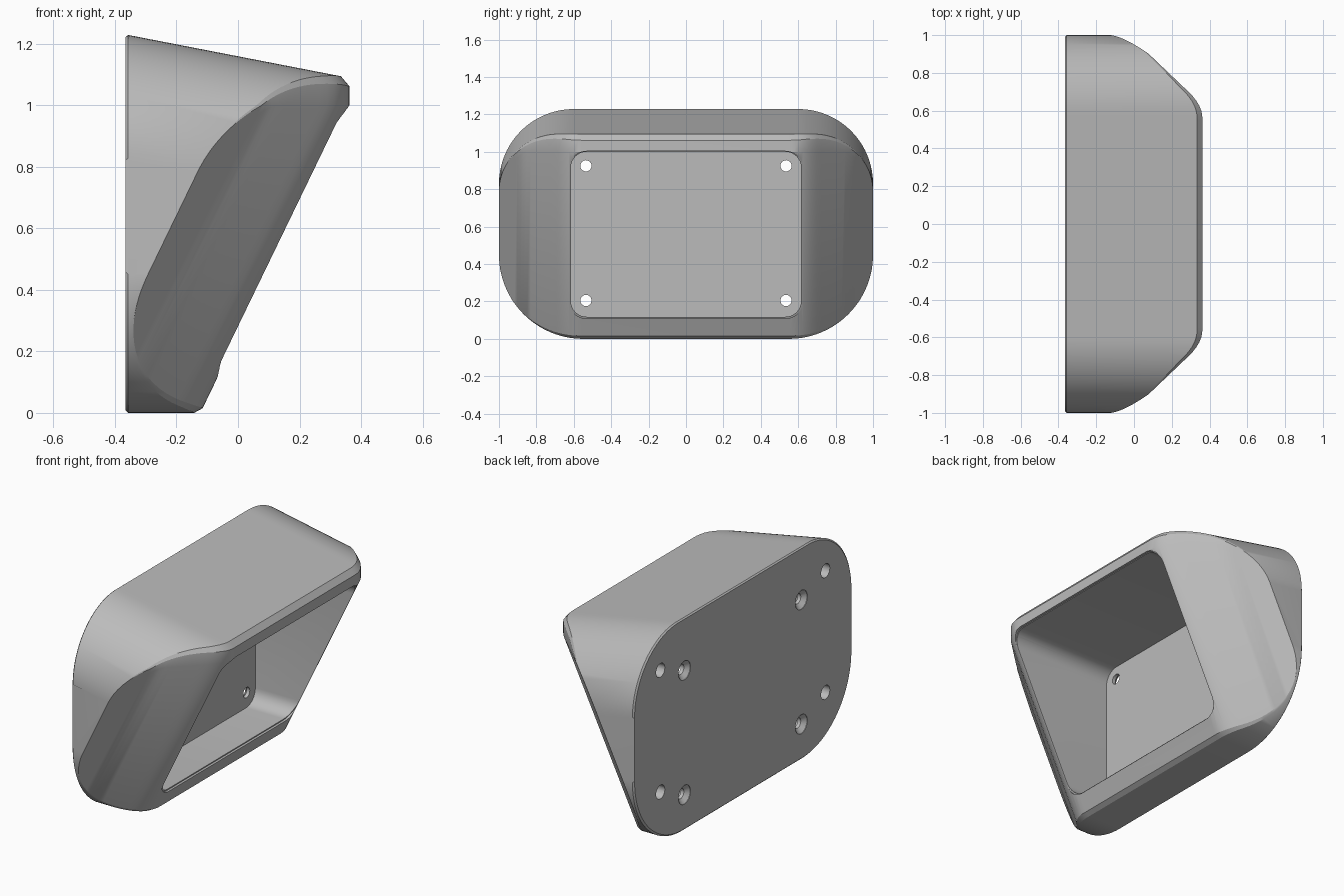
import bpy, bmesh, math
from mathutils import Matrix

if "Cube" in bpy.data.objects:
    bpy.data.objects.remove(bpy.data.objects["Cube"])

BACK, FRONT, HEIGHT, FLOOR = -0.365, 0.362, 1.23, -0.32
TOP_SLOPE, FACE_SLOPE = 0.194, 0.4843

grey = bpy.data.materials.new("plain grey")
grey.use_nodes = True
grey.diffuse_color = (0.5, 0.5, 0.5, 1)
grey.node_tree.nodes["Principled BSDF"].inputs["Base Color"].default_value = (0.5, 0.5, 0.5, 1)


def make(name, bm):
    bmesh.ops.recalc_face_normals(bm, faces=bm.faces[:])
    mesh = bpy.data.meshes.new(name)
    bm.to_mesh(mesh)
    bm.free()
    mesh.materials.append(grey)
    ob = bpy.data.objects.new(name, mesh)
    bpy.context.collection.objects.link(ob)
    return ob


def loft(name, rings):
    """Closed solid from a list of equal-length point rings."""
    bm = bmesh.new()
    loops = [[bm.verts.new(p) for p in ring] for ring in rings]
    for a, b in zip(loops, loops[1:]):
        for i in range(len(a)):
            j = (i + 1) % len(a)
            bm.faces.new((a[i], a[j], b[j], b[i]))
    bm.faces.new(loops[0])
    bm.faces.new(loops[-1])
    return make(name, bm)


def arc_drop(y, r):
    """How far a corner of radius r falls away at y."""
    d = max(0, abs(y) - (1 - r))
    return r - math.sqrt(max(0, r * r - d * d))


def face_x(y, z):
    """Leaning front face, folded back at both sides with a soft crease."""
    start, end, slope = 0.56, 0.70, 1.05
    u = max(0, abs(y) - start)
    w = end - start
    fold = slope * (u * u / (2 * w) if u < w else u - w / 2)
    return min(FRONT, FRONT - FACE_SLOPE * (1 - z)) - fold


def column(y):
    """Side profile of the housing at one y."""
    low = arc_drop(y, 0.45)
    high = HEIGHT - arc_drop(y, 0.4)
    k = min(1, (1 - abs(y)) / 0.4) + 0.01

    def roof(x):
        return high - TOP_SLOPE * (x - BACK)

    z = high
    for _ in range(30):
        z = roof(face_x(y, z))
    x_top = face_x(y, z) - 0.027 * k
    z_rim = z - 0.027 * k
    z_low = low + 0.015 * k
    z_mid = min(1.0, z_rim - 0.03)
    e = 0.008
    return [(BACK, y * (1 - e), low + e), (BACK + e, y, low),
            (face_x(y, low) - 0.02 * k, y, low),
            (face_x(y, z_low), y, z_low), (face_x(y, z_mid), y, z_mid),
            (face_x(y, z_rim), y, z_rim), (x_top, y, roof(x_top)),
            (BACK + e, y, roof(BACK + e)), (BACK, y * (1 - e), high - e)]


# Housing: profiles swept across the width
N = 28
half = [0.55 + 0.45 * math.sin(math.pi / 2 * i / N) for i in range(N + 1)]
housing = loft("housing", [column(y) for y in [-v for v in reversed(half)] + half])


def rounded(w, z0, z1, r, xfun):
    """Rounded rectangle ring whose x is given by height."""
    ring = []
    for n, (sy, zc) in enumerate([(1, z1 - r), (-1, z1 - r), (-1, z0 + r), (1, z0 + r)]):
        for i in range(9):
            a = math.pi / 2 * (n + i / 8)
            z = zc + r * math.sin(a)
            ring.append((xfun(z), sy * (w - r) + r * math.cos(a), z))
    return ring


def drill(name, y, z, profile):
    """Stepped round cutter along x from (x, radius) pairs."""
    return loft(name, [[(x, y + r * math.cos(a), z + r * math.sin(a))
                        for a in [2 * math.pi * i / 24 for i in range(24)]]
                       for x, r in profile])


# Pocket and the shallow lip around its mouth
pocket = [0.616, 0.118, 1.0, 0.085]
lip = [0.626, 0.108, 1.003, 0.095]
cutters = [
    loft("pocket_cutter", [rounded(*pocket, lambda z: FLOOR), rounded(*pocket, lambda z: 0.6)]),
    loft("lip_cutter", [rounded(*lip, lambda z: face_x(0, z) - 0.014),
                        rounded(*lip, lambda z: 0.62)]),
]

# Countersunk through holes and blind mounting holes
for s in (-1, 1):
    for z in (0.205, 0.925):
        cutters.append(drill("screw_cutter", s * 0.535, z,
                             [(-0.40, 0.055), (-0.362, 0.055), (-0.34, 0.03), (-0.28, 0.03)]))
    for z in (0.305, 1.01):
        cutters.append(drill("mount_cutter", s * 0.755, z, [(-0.40, 0.04), (-0.22, 0.04)]))

bpy.context.view_layer.objects.active = housing
for c in cutters:
    mod = housing.modifiers.new("cut", "BOOLEAN")
    mod.operation = "DIFFERENCE"
    mod.solver = "EXACT"
    mod.object = c
    bpy.ops.object.modifier_apply(modifier=mod.name)
    bpy.data.objects.remove(c)

# Smooth shading with sharp edges kept
bpy.ops.object.select_all(action="DESELECT")
housing.select_set(True)
bpy.ops.object.shade_smooth_by_angle(angle=math.radians(25))
